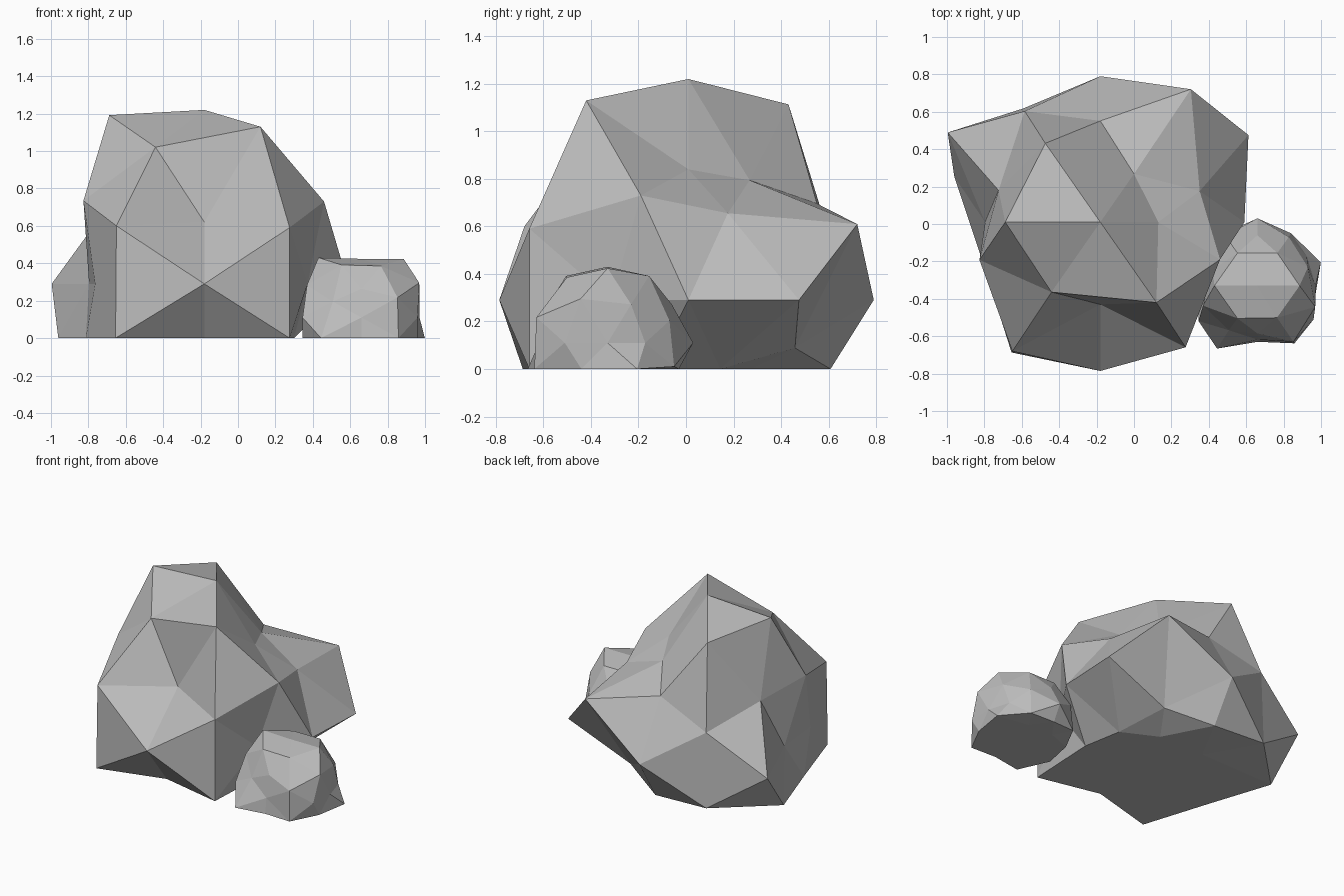
import bpy, bmesh
from mathutils import Vector

if "Cube" in bpy.data.objects:
    bpy.data.objects.remove(bpy.data.objects["Cube"])

# Direction classes of a once-subdivided icosahedron, mirrored into every octant
CLASSES = [(.5, .809, .309), (.809, .309, .5), (.309, .5, .809),
           (0, .851, .526), (.526, 0, .851), (.851, .526, 0),
           (1, 0, 0), (0, 1, 0), (0, 0, 1)]

stone = bpy.data.materials.new("grey stone")
stone.diffuse_color = (0.5, 0.5, 0.5, 1)
stone.use_nodes = True
stone.node_tree.nodes["Principled BSDF"].inputs["Base Color"].default_value = stone.diffuse_color


def signs(v):
    """Sign combinations of the non-zero axes: x flips fastest, then y, then z."""
    sx, sy, sz = [(1, -1) if c else (1,) for c in v]
    return [(x, y, z) for z in sz for y in sy for x in sx]


def rock(name, centre, shape):
    """shape: per direction class, the base offset and one radius factor per octant."""
    bm = bmesh.new()
    place = []
    for d, (base, factors) in zip(CLASSES, shape):
        for s, k in zip(signs(d), factors):
            v = bm.verts.new(Vector([a * b for a, b in zip(d, s)]).normalized())
            p = Vector([c + a * b * k for c, a, b in zip(centre, base, s)])
            p.z = max(p.z, 0)          # flat underside
            place.append((v, p))
    # facet the regular ball, then push each corner to its own radius
    bmesh.ops.convex_hull(bm, input=bm.verts[:])
    bmesh.ops.recalc_face_normals(bm, faces=bm.faces[:])
    for v, p in place:
        v.co = p
    me = bpy.data.meshes.new(name)
    bm.to_mesh(me)
    bm.free()
    me.materials.append(stone)
    ob = bpy.data.objects.new(name, me)
    bpy.context.collection.objects.link(ob)


# Large boulder
rock("large_rock", (-.18, .01, .29), [
    ((.47, .69, .31), (1.03, .86, .97, 1.0, .65, .88, .97, 1.01)),
    ((.64, .20, .44), (.83, .85, 1.0, 1.01, .67, 1.22, .75, .99)),
    ((.30, .43, .84), (.60, .98, 1.0, .87, .60, .60, .60, .60)),
    ((0, .44, .33), (1.23, 1.0, 1.36, 1.29)),
    ((.31, 0, .55), (1.0, 1.64, .70, .70)),
    ((.80, .47, 0), (.99, 1.02, .69, .73)),
    ((.77, 0, 0), (1.0, .80)),
    ((0, .78, 0), (1.0, 1.02)),
    ((0, 0, .93), (1.0, .70)),
])

# Small stone at its front right foot
rock("small_rock", (.66, -.33, .11), [
    ((.18, .28, .10), (.93, .95, 1.07, .85, 1.0, 1.0, 1.1, 1.2)),
    ((.30, .11, .18), (.90, .80, 1.03, .97, 1.13, .90, 1.0, 1.05)),
    ((.11, .18, .29), (.97, .97, .95, .97, .9, .9, .9, .9)),
    ((0, .30, .18), (.90, .85, 1.0, 1.0)),
    ((.23, 0, .32), (.98, 1.0, .70, .70)),
    ((.30, .18, 0), (.88, .75, 1.0, 1.05)),
    ((.32, 0, 0), (.97, .80)),
    ((0, .36, 0), (1.0, .80)),
    ((0, 0, .32), (.98, .70)),
])
